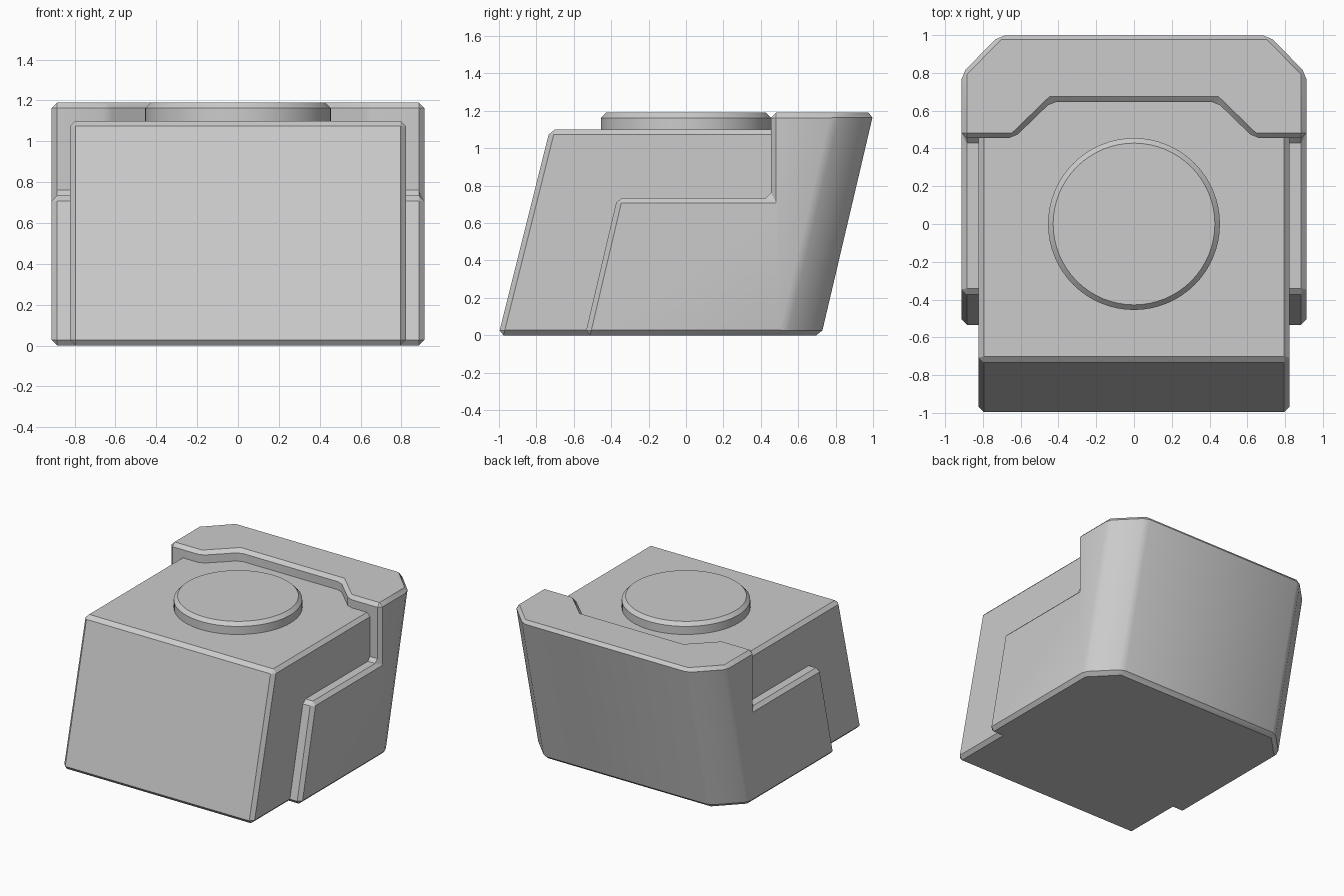
import bpy, bmesh, math

if "Cube" in bpy.data.objects:
    bpy.data.objects.remove(bpy.data.objects["Cube"])

BEV = 0.027
SHEAR = 0.235   # backward lean per unit of height


def prism(name, outline, z0, z1, shear=0.0):
    """Extrude an x-y outline from z0 to z1, leaning towards +y."""
    bm = bmesh.new()
    low = [bm.verts.new((x, y + shear * z0, z0)) for x, y in outline]
    top = [bm.verts.new((x, y + shear * z1, z1)) for x, y in outline]
    n = len(outline)
    bm.faces.new(low[::-1])
    bm.faces.new(top)
    for i in range(n):
        j = (i + 1) % n
        bm.faces.new((low[i], low[j], top[j], top[i]))
    bmesh.ops.recalc_face_normals(bm, faces=bm.faces)
    mesh = bpy.data.meshes.new(name)
    bm.to_mesh(mesh)
    bm.free()
    ob = bpy.data.objects.new(name, mesh)
    bpy.context.collection.objects.link(ob)
    return ob


def mirrored(half):
    """Complete a right-hand half outline (front to back) on the left."""
    return half + [(-x, y) for x, y in reversed(half)]


def finish(ob, cutter=None):
    """Cut, chamfer the edges and shade."""
    bpy.ops.object.select_all(action='DESELECT')
    ob.select_set(True)
    bpy.context.view_layer.objects.active = ob
    if cutter:
        m = ob.modifiers.new("cut", 'BOOLEAN')
        m.operation, m.solver, m.object = 'DIFFERENCE', 'EXACT', cutter
        bpy.ops.object.modifier_apply(modifier="cut")
    m = ob.modifiers.new("chamfer", 'BEVEL')
    m.width, m.segments = BEV, 1
    m.limit_method, m.angle_limit = 'ANGLE', math.radians(30)
    bpy.ops.object.modifier_apply(modifier="chamfer")
    bpy.ops.object.shade_smooth_by_angle(angle=math.radians(30))


# Outer shell: leaning block with cut back corners
back = 1.003 - SHEAR * 1.19
shell = prism("outer_shell", mirrored([(0.912, -0.54), (0.912, back - 0.2), (0.715, back)]),
              0, 1.19, SHEAR)

# Cutter leaves the side ledges and the stepped rear wall
cutter = prism("shell_cutter",
               [(1.5, -1.5), (1.5, 0.455), (0.635, 0.455), (0.437, 0.647),
                (-0.437, 0.647), (-0.635, 0.455), (-1.5, 0.455), (-1.5, -1.5)], 0.735, 2)
finish(shell, cutter)
bpy.data.objects.remove(cutter, do_unlink=True)

# Inner core, its back hidden in the shell
core = prism("inner_core", mirrored([(0.822, -1.003), (0.822, 0.53)]), 0, 1.1, 0.25)
finish(core)

# Round button on top
button = prism("top_button",
               [(0.455 * math.cos(2 * math.pi * i / 64), 0.455 * math.sin(2 * math.pi * i / 64))
                for i in range(64)], 1.03, 1.19)
finish(button)
